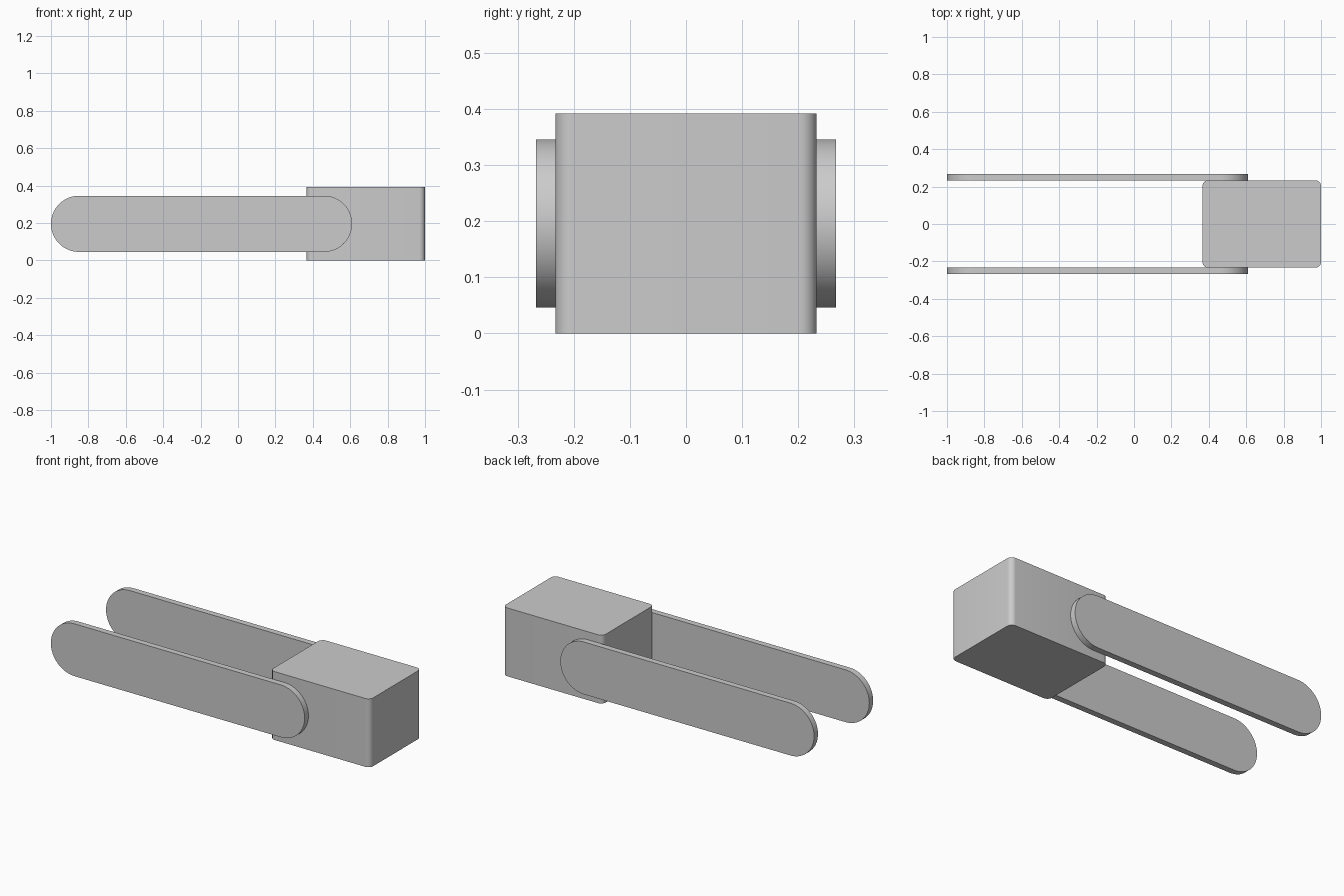
import bpy, bmesh, math

cube = bpy.data.objects.get("Cube")
if cube:
    bpy.data.objects.remove(cube, do_unlink=True)

GREY = (0.6, 0.6, 0.6, 1.0)
mat = bpy.data.materials.new("light grey")
mat.use_nodes = True
mat.diffuse_color = GREY
next(n for n in mat.node_tree.nodes if n.type == 'BSDF_PRINCIPLED').inputs["Base Color"].default_value = GREY


def rounded_outline(width, height, radius, steps):
    """Outline of a rounded rectangle centred on the origin."""
    pts = []
    corners = [(1, 1), (-1, 1), (-1, -1), (1, -1)]
    for i, (sx, sy) in enumerate(corners):
        cx, cy = sx * (width / 2 - radius), sy * (height / 2 - radius)
        for k in range(steps + 1):
            a = math.pi / 2 * (i + k / steps)
            pts.append((cx + radius * math.cos(a), cy + radius * math.sin(a)))
    return pts


def extruded(name, outline, depth, place):
    """Solid made by extruding an outline; place maps (u, v, w) to x, y, z."""
    bm = bmesh.new()
    face = bm.faces.new([bm.verts.new(place(u, v, -depth / 2)) for u, v in outline])
    new = bmesh.ops.extrude_face_region(bm, geom=[face])["geom"]
    shift = [b - a for a, b in zip(place(0, 0, 0), place(0, 0, depth))]
    bmesh.ops.translate(bm, vec=shift, verts=[g for g in new if isinstance(g, bmesh.types.BMVert)])
    bmesh.ops.remove_doubles(bm, verts=bm.verts, dist=1e-5)
    bmesh.ops.recalc_face_normals(bm, faces=bm.faces)
    mesh = bpy.data.meshes.new(name)
    bm.to_mesh(mesh)
    bm.free()
    mesh.materials.append(mat)
    obj = bpy.data.objects.new(name, mesh)
    bpy.context.collection.objects.link(obj)
    bpy.ops.object.select_all(action='DESELECT')
    obj.select_set(True)
    bpy.context.view_layer.objects.active = obj
    bpy.ops.object.shade_smooth_by_angle(angle=math.radians(30))
    return obj


# Block with rounded upright edges
extruded("block", rounded_outline(0.634, 0.466, 0.03, 8), 0.392,
         lambda u, v, w: (0.683 + u, v, 0.196 + w))

# Two flat arms with round ends, one on each side of the block
arm = rounded_outline(1.61, 0.3, 0.15, 16)
for name, side in (("front_arm", -1), ("back_arm", 1)):
    extruded(name, arm, 0.035,
             lambda u, v, w: (-0.195 + u, side * 0.25 + w, 0.196 + v))
